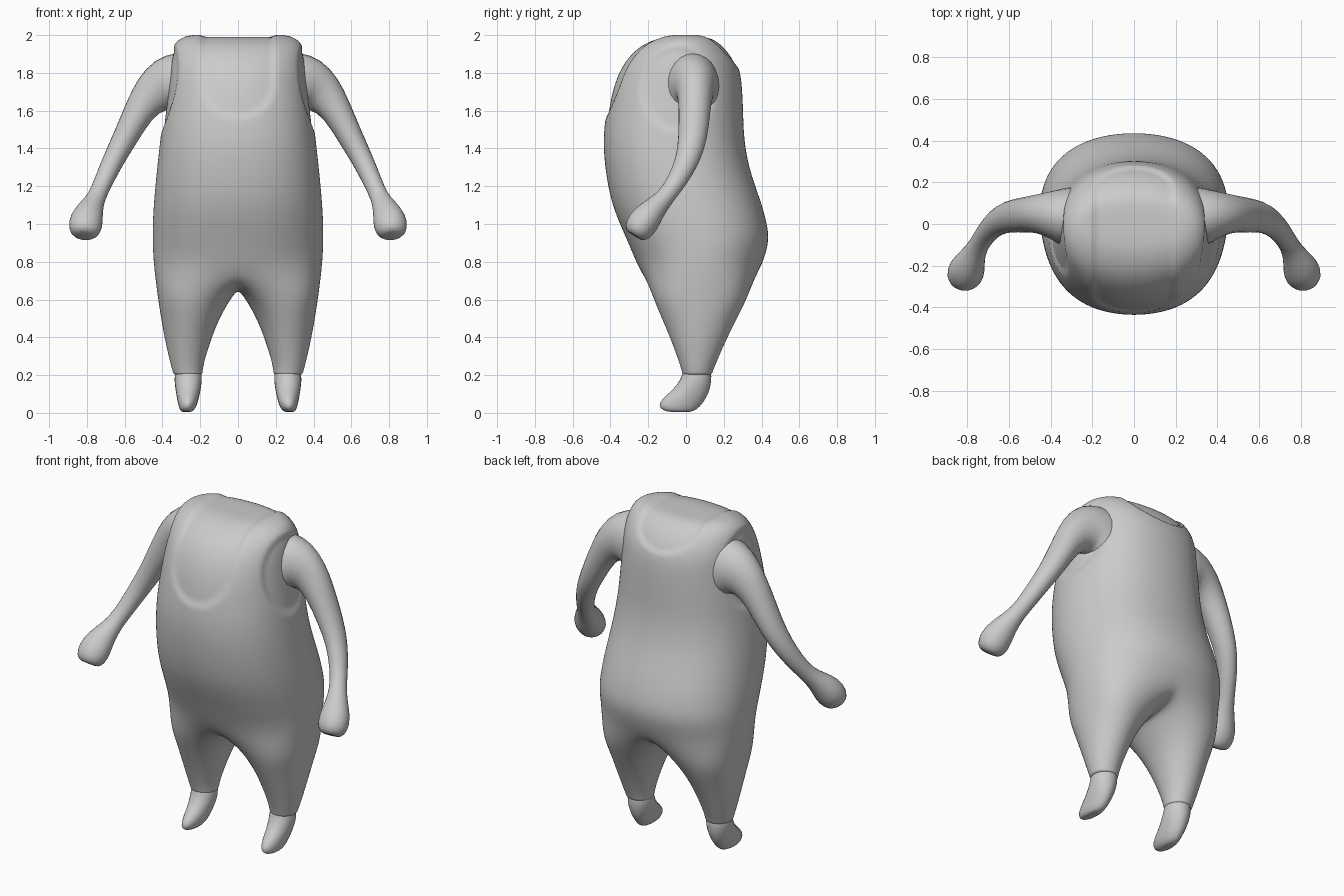
import bpy, bmesh, math
from mathutils import Vector

if "Cube" in bpy.data.objects:
    bpy.data.objects.remove(bpy.data.objects["Cube"])

grey = bpy.data.materials.new("light grey")
grey.diffuse_color = (0.6, 0.6, 0.6, 1)
grey.use_nodes = True
grey.node_tree.nodes["Principled BSDF"].inputs["Base Color"].default_value = grey.diffuse_color


def power(v, e):
    return math.copysign(abs(v) ** e, v)


def ring(bm, count, start, x0, x1, y0, y1, z0, z1, n, grow):
    """Horizontal oval of vertices; z runs from z0 at the front to z1 at the back."""
    out = []
    for i in range(count):
        a = start + math.tau * i / count
        c, s = power(math.cos(a), 2 / n), power(math.sin(a), 2 / n)
        out.append(bm.verts.new(((x0 + x1) / 2 + (x1 - x0) / 2 * c * grow,
                                 (y0 + y1) / 2 + (y1 - y0) / 2 * s * grow,
                                 z0 + (z1 - z0) * (s + 1) / 2)))
    return out


def bridge(bm, a, b):
    for i in range(len(a)):
        j = (i + 1) % len(a)
        bm.faces.new((a[i], a[j], b[j], b[i]))


def cap(bm, loop):
    face = bm.faces.new(loop)
    bmesh.ops.poke(bm, faces=[face])


def finish(bm, name, levels):
    bmesh.ops.recalc_face_normals(bm, faces=bm.faces[:])
    me = bpy.data.meshes.new(name)
    bm.to_mesh(me)
    bm.free()
    me.materials.append(grey)
    ob = bpy.data.objects.new(name, me)
    bpy.context.collection.objects.link(ob)
    bpy.ops.object.select_all(action='DESELECT')
    ob.select_set(True)
    bpy.context.view_layer.objects.active = ob
    mod = ob.modifiers.new("smooth", 'SUBSURF')
    mod.levels = mod.render_levels = levels
    bpy.ops.object.modifier_apply(modifier=mod.name)
    bpy.ops.object.shade_smooth_by_angle(angle=math.radians(50))
    return ob


# Torso: z, half width, front y, back y
TORSO = [(2.004, .22, -.09, .09), (1.994, .29, -.16, .145), (1.95, .347, -.26, .208),
         (1.85, .366, -.35, .282), (1.72, .378, -.4, .298), (1.58, .396, -.425, .303),
         (1.44, .412, -.44, .307), (1.28, .43, -.427, .337), (1.12, .445, -.397, .397),
         (1.0, .452, -.35, .43), (.9, .452, -.305, .442), (.78, .446, -.25, .402)]
# Legs: z, inner x, outer x, front y, back y
LEG = [(.62, .03, .425, -.178, .33), (.5, .1, .408, -.128, .27), (.38, .145, .386, -.077, .21),
       (.27, .18, .36, -.037, .162), (.215, .188, .345, -.02, .14), (.2, .19, .34, -.018, .137)]

bm = bmesh.new()
loops = [ring(bm, 16, -math.pi / 2, -w, w, f, b, z, z, 2.25, 1.022) for z, w, f, b in TORSO]
for a, b in zip(loops, loops[1:]):
    bridge(bm, a, b)
cap(bm, loops[0])

# Crotch: lower ring dips in the middle and splits into two leg openings
low = loops[-1]
low[0].co.z, low[8].co.z = .735, .75
low[0].co.y += .01
low[8].co.y -= .01
crotch = [bm.verts.new((0, y, z)) for y, z in ((.25, .675), (.08, .645), (-.12, .655))]
for side in (1, -1):
    half = [low[(side * i) % 16] for i in range(9)] + crotch
    for z, xi, xo, f, b in LEG:
        nxt = ring(bm, 12, math.radians(-120), xi, xo, f, b, z, z, 2.4 if z > .6 else 2, 1.04)
        for v in nxt:
            v.co.x *= side
        bridge(bm, half, nxt)
        half = nxt
    cap(bm, half)
body = finish(bm, "overalls", 3)

# Neckline and armholes: pressed slightly inward with a sloped rim
moves = []
for v in body.data.vertices:
    x, y, z = v.co
    bottom, r = (1.56, .2) if y < 0 else (1.83, .13)
    drop = min(0, z - bottom - r) * .2 / r
    neck = .205 - math.hypot(x, drop)
    arm = .21 * (1 - math.hypot((y + .045) / .2, (z - 1.715) / .235)) if abs(x) > .26 else -1
    depth = .013 * min(1, max(0, neck / .03, arm / .03))
    moves.append(v.co - v.normal * depth)
for v, p in zip(body.data.vertices, moves):
    v.co = p

# Feet: inner x, outer x, front y, back y, front z, back z
FOOT = [(.2, .325, -.01, .128, .25, .25), (.189, .338, -.019, .137, .2, .195),
        (.194, .334, -.045, .13, .15, .135), (.204, .326, -.09, .11, .105, .08),
        (.215, .317, -.144, .073, .06, .03), (.232, .308, -.14, .04, .022, .006),
        (.25, .295, -.1, .0, .006, .004)]
for side, label in ((1, "left"), (-1, "right")):
    bm = bmesh.new()
    loops = [ring(bm, 12, 0, *r, 2, 1.04) for r in FOOT]
    for a, b in zip(loops, loops[1:]):
        bridge(bm, a, b)
    cap(bm, loops[0])
    cap(bm, loops[-1])
    for v in bm.verts:
        v.co.x *= side
    finish(bm, label + "_foot", 1)

# Arms with mitten hands: centre x, y, z, then height and depth radii
ARM = [(.22, .03, 1.72, .16, .13), (.27, .03, 1.725, .18, .145), (.33, .035, 1.735, .18, .145),
       (.39, .047, 1.735, .15, .115),
       (.455, .05, 1.69, .112, .093), (.52, .045, 1.61, .08, .085), (.6, .037, 1.45, .066, .077),
       (.66, .01, 1.34, .057, .064), (.71, -.045, 1.23, .05, .052), (.75, -.11, 1.14, .046, .046),
       (.778, -.165, 1.085, .066, .062), (.802, -.215, 1.025, .09, .083),
       (.812, -.253, .972, .088, .08), (.815, -.274, .938, .062, .058)]
for side, label in ((1, "left"), (-1, "right")):
    bm = bmesh.new()
    pts = [Vector(p[:3]) for p in ARM]
    loops = []
    for i, p in enumerate(pts):
        t = (pts[min(i + 1, len(pts) - 1)] - pts[max(i - 1, 0)]).normalized()
        u = t.cross(Vector((0, 1, 0))).normalized()
        w = t.cross(u)
        ru, rw = ARM[i][3:]
        loops.append([])
        for k in range(12):
            a = math.tau * k / 12
            q = p + (u * math.cos(a) * ru + w * math.sin(a) * rw) * 1.04
            loops[-1].append(bm.verts.new((q.x * side, q.y, q.z)))
    for a, b in zip(loops, loops[1:]):
        bridge(bm, a, b)
    cap(bm, loops[0])
    cap(bm, loops[-1])
    finish(bm, label + "_arm", 1)
